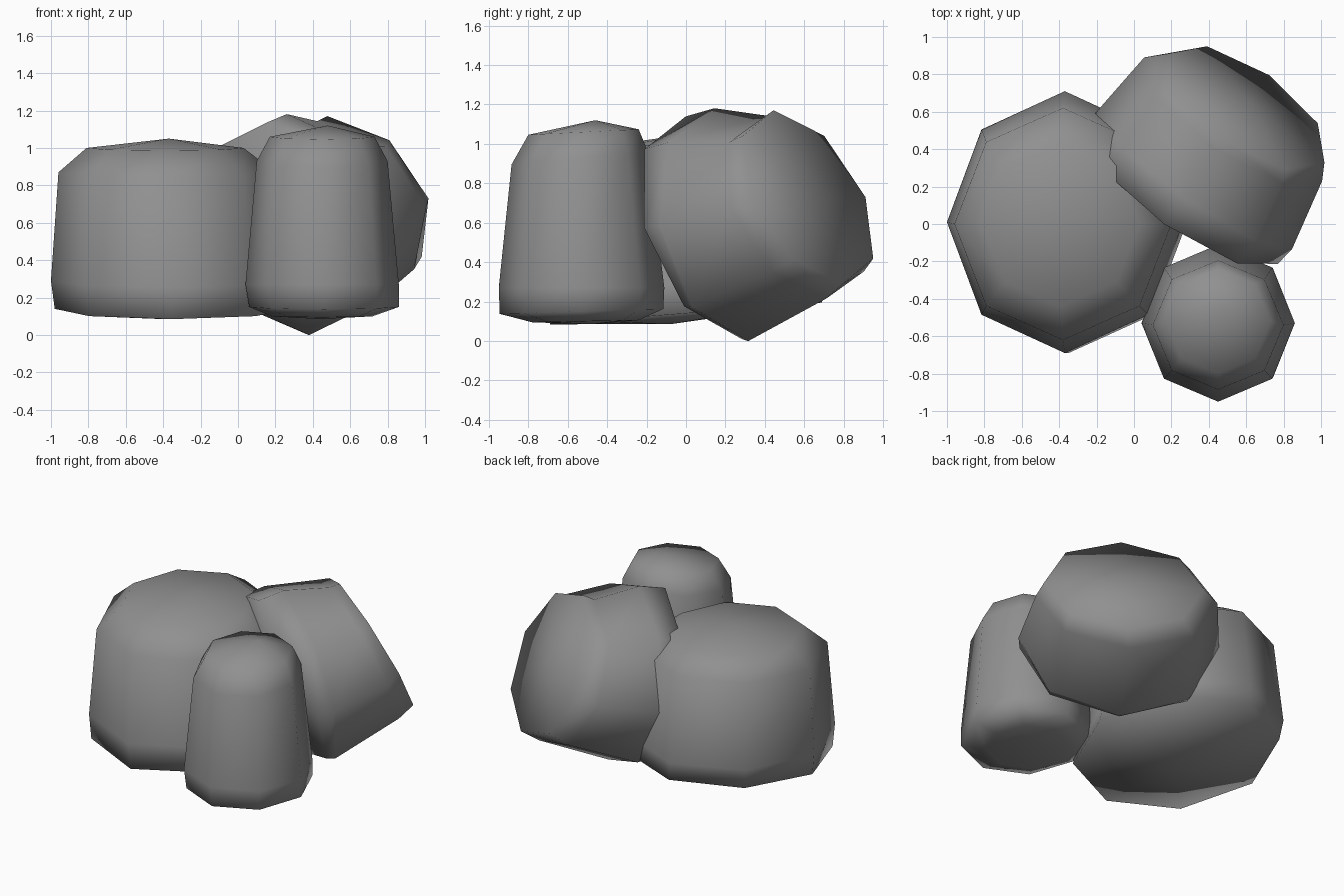
import bpy, bmesh, math
from mathutils import Vector

if "Cube" in bpy.data.objects:
    bpy.data.objects.remove(bpy.data.objects["Cube"])

SIDES = 8
stone = bpy.data.materials.new("stone_grey")
stone.diffuse_color = (0.28, 0.28, 0.28, 1)
stone.use_nodes = True
stone.node_tree.nodes["Principled BSDF"].inputs["Base Color"].default_value = stone.diffuse_color


def loft(name, start, rings, end):
    """Skin octagonal rings (centre, half-axes u and v), closed by a fan at each pole."""
    bm = bmesh.new()
    loops = []
    for c, u, v in rings:
        loops.append([bm.verts.new(c + u * math.cos(a) + v * math.sin(a))
                      for a in (2 * math.pi * i / SIDES for i in range(SIDES))])
    first, last = bm.verts.new(start), bm.verts.new(end)
    for i in range(SIDES):
        j = (i + 1) % SIDES
        for lo, hi in zip(loops, loops[1:]):
            bm.faces.new((lo[i], lo[j], hi[j], hi[i]))
        bm.faces.new((first, loops[0][j], loops[0][i]))
        bm.faces.new((last, loops[-1][i], loops[-1][j]))
    bmesh.ops.recalc_face_normals(bm, faces=bm.faces)
    for f in bm.faces:
        f.smooth = True
    me = bpy.data.meshes.new(name)
    bm.to_mesh(me)
    bm.free()
    me.materials.append(stone)
    ob = bpy.data.objects.new(name, me)
    bpy.context.collection.objects.link(ob)
    return ob


def upright(x, y, z, rx, ry, tilt):
    """Ring facing up, its back edge raised by the tilt slope."""
    return Vector((x, y, z)), Vector((rx, 0, 0)), Vector((0, ry, ry * tilt))


def leaning(x, y, z, w, h, elev):
    """Ring facing back right, pitched upward by elev degrees."""
    e = math.radians(elev)
    v = Vector((-0.57 * math.sin(e), -0.82 * math.sin(e), math.cos(e)))
    return Vector((x, y, z)), Vector((0.82, -0.57, 0)) * w, v * h


# Broad boulder on the left
loft("left_boulder", (-0.40, -0.08, 0.085), [
    upright(-0.35, 0.00, 0.14, 0.63, 0.69, 0.08),
    upright(-0.37, 0.01, 0.29, 0.63, 0.70, 0.05),
    upright(-0.38, 0.00, 0.87, 0.58, 0.62, 0.05),
    upright(-0.39, 0.00, 1.00, 0.42, 0.44, 0.03),
], (-0.37, 0.02, 1.05))

# Slim upright stone at the front right
loft("front_stone", (0.44, -0.48, 0.085), [
    upright(0.45, -0.51, 0.10, 0.27, 0.27, 0.02),
    upright(0.46, -0.53, 0.15, 0.40, 0.415, 0.03),
    upright(0.45, -0.53, 0.27, 0.41, 0.42, 0.00),
    upright(0.45, -0.54, 0.93, 0.35, 0.345, 0.10),
    upright(0.45, -0.52, 1.06, 0.28, 0.28, 0.05),
], (0.48, -0.46, 1.12))

# Leaning boulder at the back right, with a nearly flat outer end
loft("back_boulder", (0.20, 0.05, 0.54), [
    leaning(0.26, 0.14, 0.575, 0.62, 0.59, 17),
    leaning(0.32, 0.23, 0.59, 0.64, 0.60, 10),
    leaning(0.53, 0.56, 0.68, 0.58, 0.50, 22),
    leaning(0.60, 0.62, 0.73, 0.51, 0.49, 26),
], (0.62, 0.65, 0.74))
